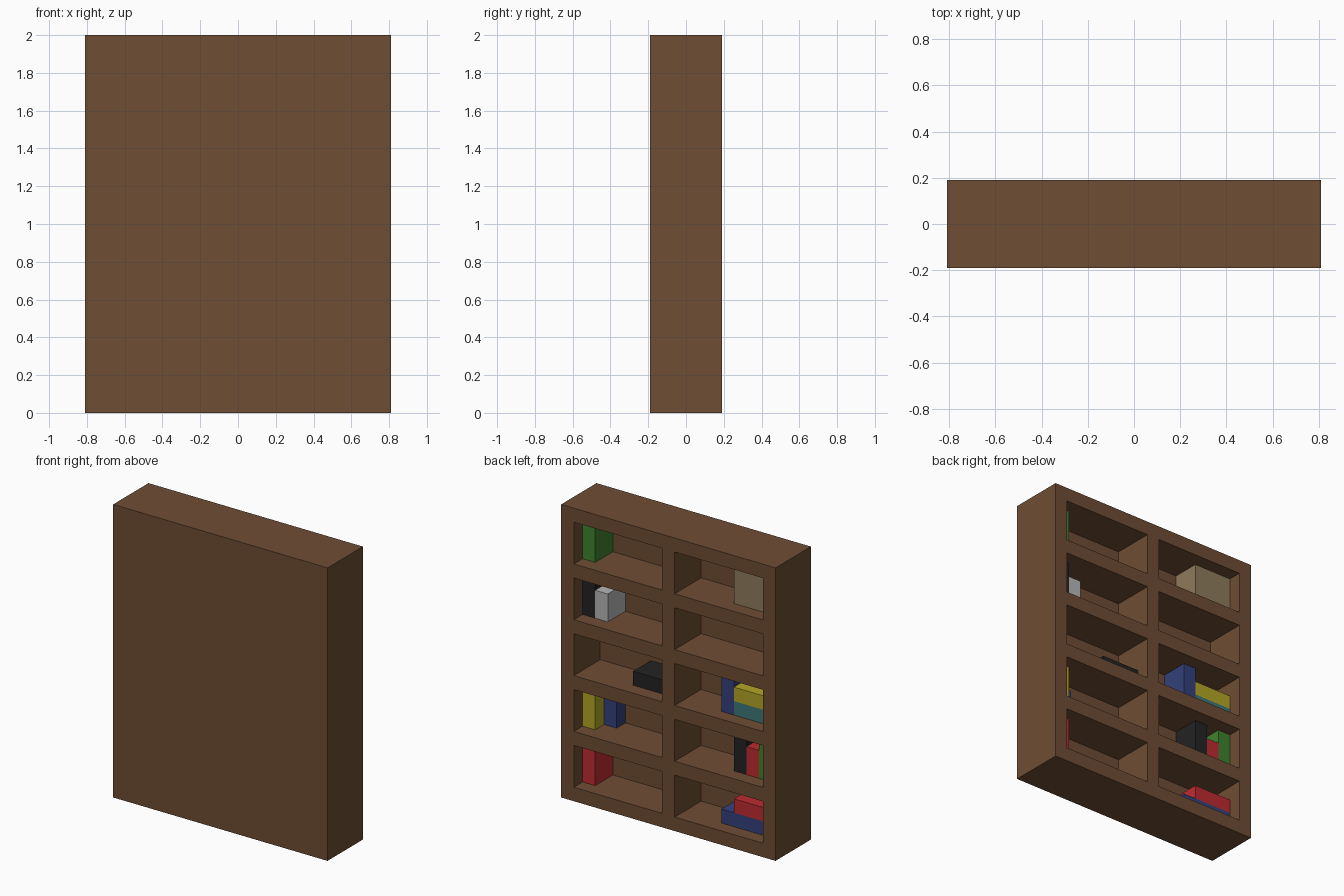
import bpy

cube = bpy.data.objects.get("Cube")
if cube:
    bpy.data.objects.remove(cube, do_unlink=True)

Q = 2 / 21  # one module: the bookcase is 17 wide, 4 deep, 21 tall


def make_material(name, rgb):
    """Flat material from 0-255 sRGB values."""
    lin = [((c / 255 + 0.055) / 1.055) ** 2.4 for c in rgb]
    mat = bpy.data.materials.new(name)
    mat.use_nodes = True
    mat.diffuse_color = (*lin, 1)
    mat.node_tree.nodes["Principled BSDF"].inputs["Base Color"].default_value = (*lin, 1)
    return mat


PALETTE = {
    "wood_brown": (110, 77, 52),
    "green": (62, 130, 46),
    "black": (35, 35, 35),
    "grey": (182, 182, 182),
    "yellow": (180, 165, 38),
    "blue": (52, 65, 123),
    "red": (190, 43, 48),
    "teal": (62, 119, 119),
    "tan": (143, 123, 93),
}
MATS = {name: make_material(name, rgb) for name, rgb in PALETTE.items()}


def box(name, color, x, y, z):
    """Box from (min, max) module ranges; x and y centred, z from the floor."""
    bpy.ops.mesh.primitive_cube_add(size=1)
    ob = bpy.context.object
    ob.name = ob.data.name = name
    for v in ob.data.vertices:
        v.co = [Q * (r[1] if c > 0 else r[0]) for c, r in zip(v.co, (x, y, z))]
    ob.data.materials.append(MATS[color])
    return ob


# Case: closed panel at the front, bays open towards the back
box("closed_panel", "wood_brown", (-8.5, 8.5), (-2, -1), (0, 21))
box("left_side", "wood_brown", (7.5, 8.5), (-1, 2), (0, 21))
box("right_side", "wood_brown", (-8.5, -7.5), (-1, 2), (0, 21))
box("bottom_board", "wood_brown", (-7.5, 7.5), (-1, 2), (0, 1))
box("top_board", "wood_brown", (-7.5, 7.5), (-1, 2), (20, 21))
box("divider", "wood_brown", (-0.5, 0.5), (-1, 2), (1, 20))
for i in range(1, 5):
    for side, x in (("left", (0.5, 7.5)), ("right", (-7.5, -0.5))):
        box(f"{side}_shelf_{i}", "wood_brown", x, (-1, 2), (4 * i, 4 * i + 1))


# Books: name, colour, tier from the bottom, x range, height range in the bay, depth
BOOKS = [
    # left bays
    ("upright_book", "red", 0, (6.5, 7.5), (0, 3), 2),
    ("upright_book", "yellow", 1, (6.5, 7.5), (0, 3), 2),
    ("small_book", "blue", 1, (5.5, 6.5), (0, 2), 1),
    ("lying_book", "black", 2, (0.5, 3.5), (0, 1), 2),
    ("upright_book", "black", 3, (6.5, 7.5), (0, 3), 2),
    ("short_book", "grey", 3, (5.5, 6.5), (0, 2), 2),
    ("upright_book", "green", 4, (6.5, 7.5), (0, 3), 2),
    # right bays
    ("lying_book", "blue", 0, (-7.5, -3.5), (0, 1), 2),
    ("lying_book", "red", 0, (-7.5, -4.5), (1, 2), 2),
    ("upright_book", "black", 1, (-5.5, -4.5), (0, 3), 2),
    ("short_book", "red", 1, (-6.5, -5.5), (0, 2), 2),
    ("upright_book", "green", 1, (-7.5, -6.5), (0, 3), 2),
    ("upright_book", "blue", 2, (-4.5, -3.5), (0, 3), 2),
    ("lying_book", "teal", 2, (-7.5, -4.5), (0, 1), 2),
    ("lying_book", "yellow", 2, (-7.5, -4.5), (1, 2), 2),
    ("storage_box", "tan", 4, (-7.5, -4.5), (0, 3), 2),
]
for name, color, tier, x, (low, high), depth in BOOKS:
    floor = 4 * tier + 1
    box(f"{color}_{name}", color, x, (-1, depth - 1), (floor + low, floor + high))
